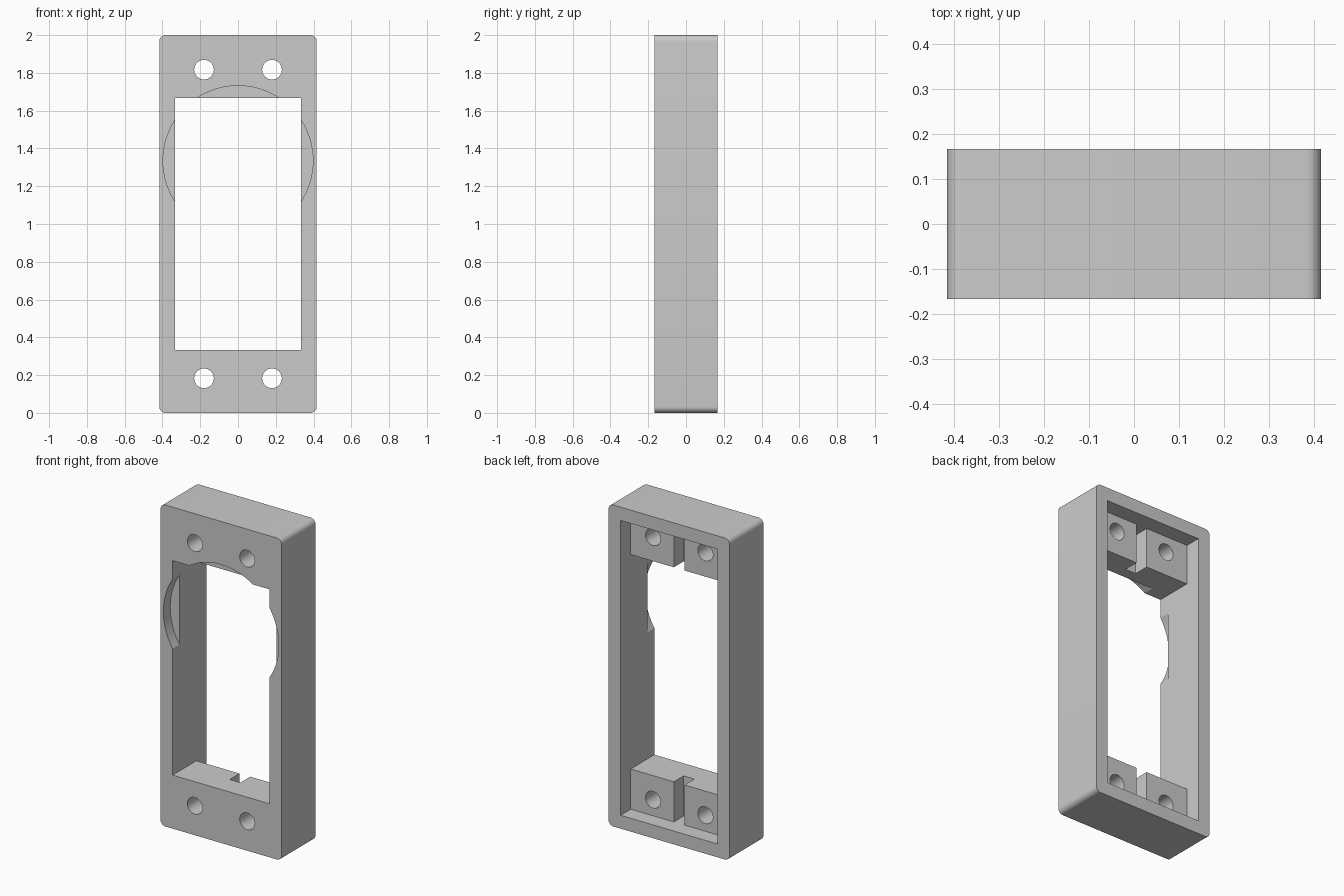
import bpy, bmesh, math
from mathutils import Vector

cube = bpy.data.objects.get("Cube")
if cube:
    bpy.data.objects.remove(cube, do_unlink=True)

W, D, H = 0.833, 0.333, 2.0      # outer size
WALL = 0.083                     # rim thickness
HALF = W / 2 - WALL              # half width of the opening
FRONT, BACK = -D / 2, D / 2
LEDGE = 0.067                    # rear face of the mounting blocks

grey = bpy.data.materials.new("plain grey")
grey.use_nodes = True
colour = (0.6, 0.6, 0.6, 1)
grey.diffuse_color = colour
grey.node_tree.nodes["Principled BSDF"].inputs["Base Color"].default_value = colour


def prism(name, points, direction):
    """Extrude a closed outline along a direction."""
    bm = bmesh.new()
    face = bm.faces.new([bm.verts.new(p) for p in points])
    out = bmesh.ops.extrude_face_region(bm, geom=[face])
    moved = [v for v in out["geom"] if isinstance(v, bmesh.types.BMVert)]
    bmesh.ops.translate(bm, verts=moved, vec=Vector(direction))
    bmesh.ops.recalc_face_normals(bm, faces=bm.faces)
    mesh = bpy.data.meshes.new(name)
    bm.to_mesh(mesh)
    bm.free()
    mesh.materials.append(grey)
    obj = bpy.data.objects.new(name, mesh)
    bpy.context.collection.objects.link(obj)
    return obj


def disc(name, x, z, radius, y0, y1, sides):
    """Round cutter running front to back."""
    ring = [math.tau * i / sides for i in range(sides)]
    pts = [(x + radius * math.cos(a), y0, z + radius * math.sin(a)) for a in ring]
    return prism(name, pts, (0, y1 - y0, 0))


def cut(body, cutter):
    cutter.hide_render = True
    mod = body.modifiers.new("cut", 'BOOLEAN')
    mod.operation, mod.solver, mod.object = 'DIFFERENCE', 'EXACT', cutter
    bpy.context.view_layer.objects.active = body
    bpy.ops.object.modifier_apply(modifier=mod.name)
    bpy.data.objects.remove(cutter, do_unlink=True)


# Outer body with rounded corners
R = 0.033
outline = []
for i, (sx, top) in enumerate([(1, 1), (-1, 1), (-1, 0), (1, 0)]):
    cx, cz = sx * (W / 2 - R), (H - R if top else R)
    for k in range(9):
        a = math.pi / 2 * (i + k / 8)
        outline.append((cx + R * math.cos(a), FRONT, cz + R * math.sin(a)))
frame = prism("frame", outline, (0, D, 0))

# Window through the front, widening to a taller pocket at the back
low, floor = 0.333, WALL
steps = [(FRONT - 0.1, low), (LEDGE, low), (LEDGE, floor), (BACK + 0.1, floor)]
profile = steps + [(y, H - z) for y, z in reversed(steps)]
cut(frame, prism("window_cutter", [(-HALF, y, z) for y, z in profile], (2 * HALF, 0, 0)))

# Cable slot in the middle of both mounting blocks
S, slot_y = 0.037, -0.03
slot = [(-S, slot_y, floor), (S, slot_y, floor), (S, slot_y, H - floor), (-S, slot_y, H - floor)]
cut(frame, prism("slot_cutter", slot, (0, LEDGE + 0.03 - slot_y, 0)))

# Shallow round recess in the front
cut(frame, disc("recess_cutter", 0, 1.335, 0.397, FRONT - 0.1, FRONT + 0.067, 96))

# Four screw holes
for x in (-0.18, 0.18):
    for z in (0.183, H - 0.183):
        cut(frame, disc("hole_cutter", x, z, 0.052, FRONT - 0.1, BACK + 0.1, 32))

bpy.ops.object.select_all(action='DESELECT')
frame.select_set(True)
bpy.context.view_layer.objects.active = frame
bpy.ops.object.shade_smooth_by_angle(angle=math.radians(30))
